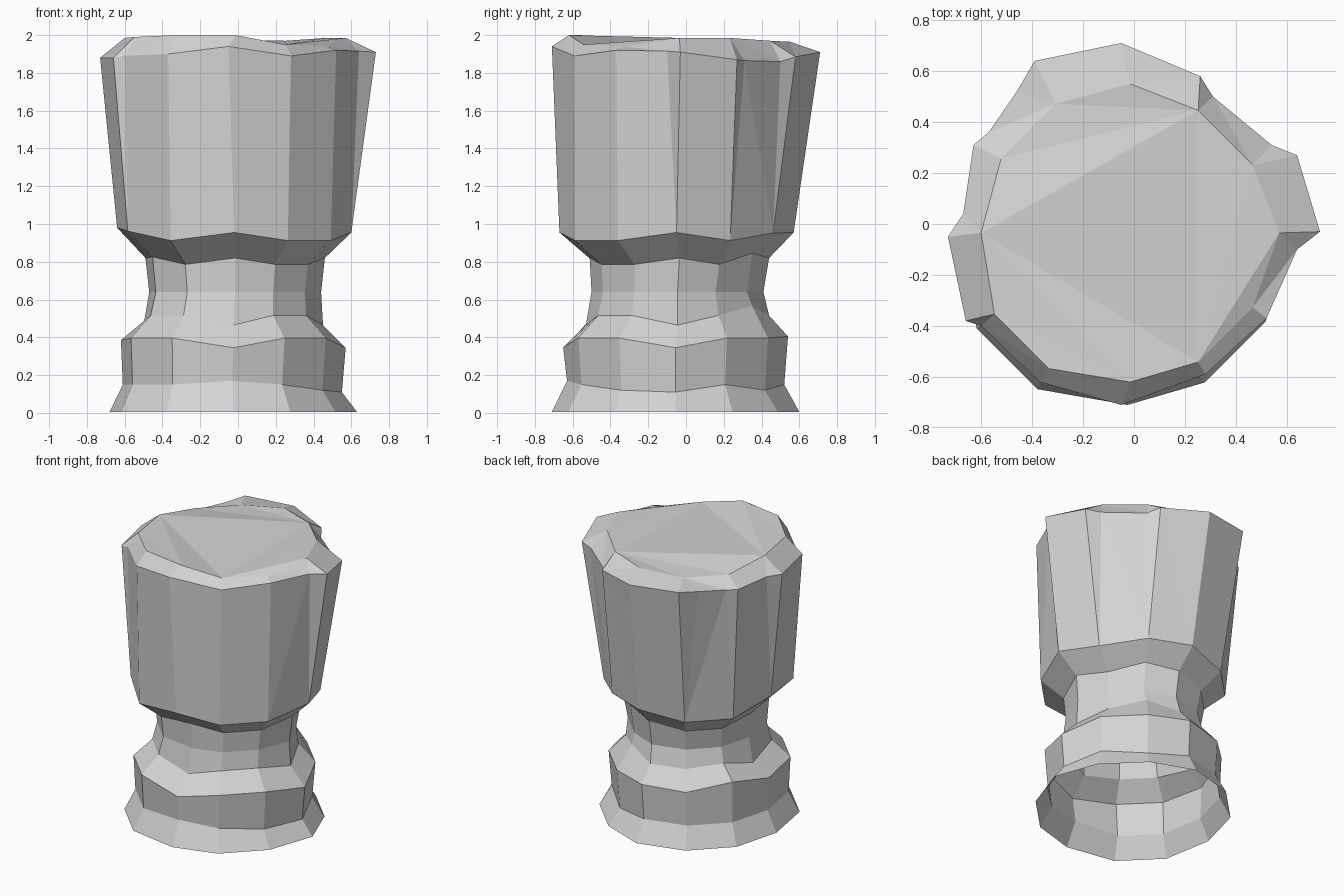
import bpy
import bmesh
from math import cos, sin, tau

cube = bpy.data.objects.get("Cube")
if cube:
    bpy.data.objects.remove(cube, do_unlink=True)

# Worn rim corners, counter-clockwise from the left side (+x)
RIM = [(.73, -.03, 1.91), (.64, .27, 1.87), (.31, .50, 1.86), (-.05, .71, 1.91),
       (-.39, .64, 1.92), (-.57, .36, 1.88), (-.73, -.05, 1.88), (-.66, -.38, 1.88),
       (-.37, -.62, 1.90), (-.05, -.71, 1.94), (.28, -.59, 1.89), (.52, -.37, 1.92)]
# Chips in the rim, keyed by the side they interrupt
CHIPS = {1: [(.54, .31)], 2: [(.26, .58)], 4: [(-.46, .52)],
         5: [(-.63, .31), (-.67, .04)], 7: [(-.60, -.40)], 11: [(.64, -.10)]}
CROWN_HEIGHTS = [1.985, 1.985, 1.97, 1.965, 1.94, 1.94, 1.985, 1.99, 2, 2, 1.95, 1.94]
SIDES = len(RIM)
WEAR = .03

# Stone tiers: x limits, y limits, height, lift of the four main corners, worn corners
TIERS = [
    (-.68, .63, -.71, .60, .005, 0, {}),                              # foot
    (-.61, .55, -.63, .52, .15, 0, {0: -.04, 2: -.03, 9: .02, 11: -.03}),  # top of the flare
    (-.62, .57, -.65, .54, .375, -.03, {3: .06, 5: .05, 6: .04}),     # shoulder
    (-.50, .45, -.53, .44, .495, -.03, {2: .05, 3: .05, 5: .02}),     # neck bottom
    (-.47, .44, -.50, .41, .64, 0, {}),                               # neck middle
    (-.49, .46, -.51, .44, .80, .02, {2: .06, 7: .04}),               # neck top
    (-.64, .60, -.67, .57, .93, .025, {2: .04, 6: .025, 7: .05}),     # underside of the head
]


def ring(bm, limits, heights):
    """Twelve-sided ring in the given x and y limits, worn along one diagonal."""
    x0, x1, y0, y1 = limits
    verts = []
    for i, z in enumerate(heights):
        a = tau * i / SIDES
        diagonal = sin(2 * a)
        shift_y = -WEAR * max(0, diagonal)
        shift_x = -WEAR * abs(diagonal) if i in (10, 11) else shift_y
        x = (x0 + x1) / 2 + cos(a) * (x1 - x0) / 2 + shift_x
        y = (y0 + y1) / 2 + sin(a) * (y1 - y0) / 2 + shift_y
        verts.append(bm.verts.new((x, y, z)))
    return verts


def bridge(bm, lower, upper):
    for i in range(SIDES):
        j = (i + 1) % SIDES
        bm.faces.new((lower[i], lower[j], upper[j], upper[i]))


stone = bpy.data.materials.new("grey_stone")
stone.use_nodes = True
GREY = (.66, .66, .66, 1)
stone.diffuse_color = GREY
stone.node_tree.nodes["Principled BSDF"].inputs["Base Color"].default_value = GREY

bm = bmesh.new()

# Foot, neck and underside of the head, open at the bottom
rings = []
for *limits, height, lift, worn in TIERS:
    heights = [height + (lift if i % 3 == 0 else -lift * .7) + worn.get(i, 0)
               for i in range(SIDES)]
    rings.append(ring(bm, limits, heights))
for lower, upper in zip(rings, rings[1:]):
    bridge(bm, lower, upper)

# Head wall and bevelled crown, joined along the chipped rim
rim = [bm.verts.new(corner) for corner in RIM]
crown = ring(bm, (-.60, .57, -.62, .55), CROWN_HEIGHTS)
body = rings[-1]
for i in range(SIDES):
    j = (i + 1) % SIDES
    height = (rim[i].co.z + rim[j].co.z) / 2
    chips = [bm.verts.new((x, y, height)) for x, y in CHIPS.get(i, [])]
    edge = [rim[i], *chips, rim[j]]
    bm.faces.new([body[i], body[j], *reversed(edge)])
    bm.faces.new([*edge, crown[j], crown[i]])

# Top, with one broken-off corner
bm.faces.new(crown[:-1])
bm.faces.new((crown[-2], crown[-1], crown[0]))

bmesh.ops.triangulate(bm, faces=[f for f in bm.faces if len(f.verts) > 4])
mesh = bpy.data.meshes.new("stone_pillar")
bm.to_mesh(mesh)
bm.free()
mesh.materials.append(stone)
pillar = bpy.data.objects.new("stone_pillar", mesh)
bpy.context.collection.objects.link(pillar)
